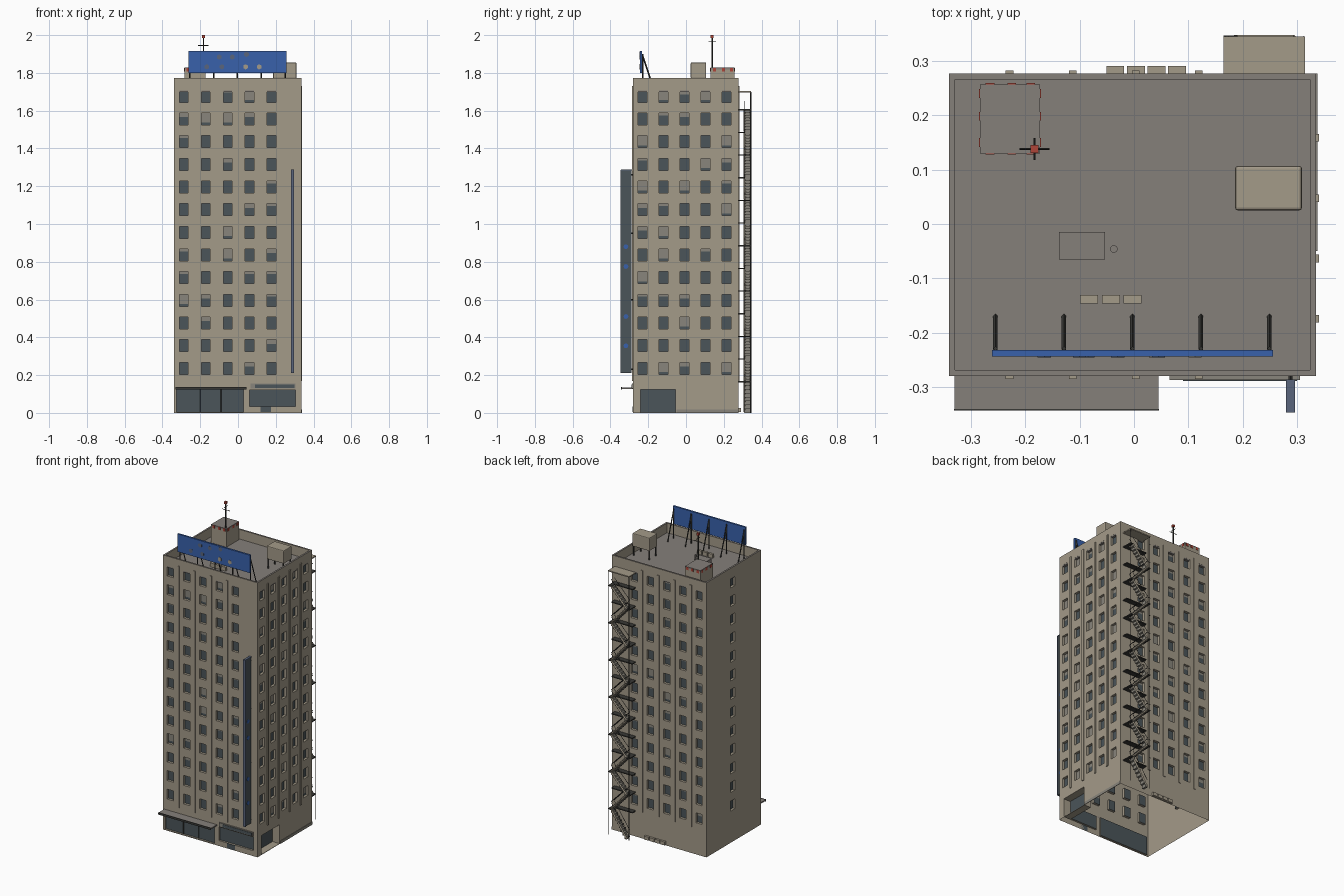
import bpy, bmesh, math, random
from mathutils import Vector

random.seed(4)
cube = bpy.data.objects.get("Cube")
if cube:
    bpy.data.objects.remove(cube, do_unlink=True)


def material(name, r, g, b):
    m = bpy.data.materials.new(name)
    m.use_nodes = True
    m.diffuse_color = (r, g, b, 1)
    m.node_tree.nodes["Principled BSDF"].inputs["Base Color"].default_value = (r, g, b, 1)
    return m


TAN = material("tan_plaster", 0.37, 0.325, 0.25)
GLASS = material("dark_glass", 0.07, 0.09, 0.1)
CURTAIN = material("grey_curtain", 0.25, 0.235, 0.2)
ROOF = material("roof_grey", 0.235, 0.215, 0.195)
METAL = material("dark_metal", 0.04, 0.04, 0.036)
BLUE = material("sign_blue", 0.04, 0.12, 0.41)
SLATE = material("slate_blue", 0.10, 0.13, 0.2)
RED = material("warning_red", 0.42, 0.06, 0.04)


def finish(name, bm, *mats):
    me = bpy.data.meshes.new(name)
    bm.to_mesh(me)
    bm.free()
    for m in mats:
        me.materials.append(m)
    ob = bpy.data.objects.new(name, me)
    bpy.context.collection.objects.link(ob)
    return ob


def add_box(bm, x, y, z):
    """Add a box spanning the (low, high) ranges x, y and z."""
    vs = bmesh.ops.create_cube(bm, size=1)["verts"]
    for v in vs:
        v.co = [(a + b) / 2 + c * (b - a) for (a, b), c in zip((x, y, z), v.co)]


def box(name, x, y, z, mat):
    bm = bmesh.new()
    add_box(bm, x, y, z)
    return finish(name, bm, mat)


def add_bar(bm, a, b, r, sides=4):
    a, b = Vector(a), Vector(b)
    rot = (b - a).to_track_quat("Z", "Y").to_matrix().to_4x4()
    rot.translation = (a + b) / 2
    bmesh.ops.create_cone(bm, cap_ends=True, segments=sides, radius1=r, radius2=r,
                          depth=(b - a).length, matrix=rot)


def bars(name, pairs, r, mat, sides=4):
    bm = bmesh.new()
    for a, b in pairs:
        add_bar(bm, a, b, r, sides)
    return finish(name, bm, mat)


# Wall frames: along-wall direction, outward normal, distance, extent
X0, X1, Y0, Y1 = -0.34, 0.335, -0.28, 0.277
BASE, DECK, TOP = 0.17, 1.71, 1.77
WALLS = {
    "front": ((1, 0, 0), (0, -1, 0), -Y0, X0, X1),
    "left": ((0, 1, 0), (1, 0, 0), X1, Y0, Y1),
    "back": ((-1, 0, 0), (0, 1, 0), Y1, -X1, -X0),
    "right": ((0, -1, 0), (-1, 0, 0), -X0, -Y1, -Y0),
}


def wall(name, side, z0, z1, holes):
    """Wall with recessed openings; holes are (u0, u1, z0, z1, depth, curtain)."""
    u, n, d, ua, ub = WALLS[side]
    u, n = Vector(u), Vector(n)
    bm = bmesh.new()

    def quad(pts, mat):
        f = bm.faces.new([bm.verts.new(p) for p in pts])
        f.material_index = mat

    def rect(a, b, c, e, off=0.0):
        return [u * s + n * (d - off) + Vector((0, 0, t)) for s, t in ((a, c), (b, c), (b, e), (a, e))]

    us = sorted({ua, ub, *(v for h in holes for v in h[:2])})
    zs = sorted({z0, z1, *(v for h in holes for v in h[2:4])})
    for a, b in zip(us, us[1:]):
        for c, e in zip(zs, zs[1:]):
            mu, mz = (a + b) / 2, (c + e) / 2
            if not any(h[0] < mu < h[1] and h[2] < mz < h[3] for h in holes):
                quad(rect(a, b, c, e), 0)
    for a, b, c, e, depth, curtain in holes:
        front, back = rect(a, b, c, e), rect(a, b, c, e, depth)
        for i in range(4):
            j = (i + 1) % 4
            quad((front[i], front[j], back[j], back[i]), 0)
        split = e - curtain * (e - c)
        if curtain < 1:
            quad(rect(a, b, c, split, depth), 1)
        if curtain > 0:
            quad(rect(a, b, split, e, depth), 2)
    bmesh.ops.remove_doubles(bm, verts=bm.verts, dist=1e-5)
    return finish(name, bm, TAN, GLASS, CURTAIN)


def windows(columns):
    return [(c - 0.023, c + 0.023, z - 0.032, z + 0.032, 0.016,
             random.choice((0, 0, 0, 0.2, 0.35, 0.8)))
            for c in columns for z in (0.236 + 0.12 * k for k in range(13))]


# Upper storeys
front_cols = [-0.287 + 0.116 * i for i in range(5)]
side_cols = [-0.23 + 0.111 * i for i in range(5)]
columns = {"front": front_cols, "left": side_cols,
           "back": [-c for c in front_cols], "right": [-0.008]}
for side, cols in columns.items():
    wall(side + "_upper_wall", side, BASE, TOP, windows(cols))

# Ground floor with shopfronts and side entrance
ground = {"front": [(-0.325, 0.03, 0.005, 0.125, 0.012, 0), (0.06, 0.305, 0.035, 0.122, 0.012, 0)],
          "left": [(-0.24, -0.055, 0.003, 0.125, 0.05, 0)], "back": [], "right": []}
for side, holes in ground.items():
    wall(side + "_ground_wall", side, 0, BASE, holes)
box("shop_door", (0.12, 0.175), (Y0 - 0.003, Y0), (0.004, 0.035), GLASS)
box("left_plinth", (X1, X1 + 0.003), (-0.05, Y1), (0, 0.018), CURTAIN)
box("shop_canopy", (-0.33, 0.045), (-0.34, Y0), (0.126, 0.134), ROOF)
box("shop_canopy_trim", (-0.331, 0.046), (-0.343, -0.34), (0.123, 0.136), METAL)
box("shop_sign", (0.065, 0.305), (-0.287, Y0), (0.128, 0.155), CURTAIN)
box("shop_sign_panel", (0.09, 0.3), (-0.289, -0.287), (0.133, 0.151), GLASS)
bars("shop_mullions", [((x, -0.27, 0.005), (x, -0.27, 0.125)) for x in (-0.2, -0.09)], 0.002, METAL)

# Vertical ribs between window columns
bm = bmesh.new()
for side in ("front", "left", "back"):
    u, n, d, _, _ = WALLS[side]
    for a, b in zip(columns[side], columns[side][1:]):
        c = (a + b) / 2
        p, q = Vector(u) * (c - 0.007) + Vector(n) * d, Vector(u) * (c + 0.007) + Vector(n) * (d + 0.005)
        add_box(bm, sorted((p.x, q.x)), sorted((p.y, q.y)), (BASE, 1.73))
finish("wall_ribs", bm, TAN)

# Roof deck and parapet
box("roof_deck", (X0 + 0.001, X1 - 0.001), (Y0 + 0.001, Y1 - 0.001), (DECK - 0.01, DECK), ROOF)
bm = bmesh.new()
T = 0.011
for x, y in (((X0, X1), (Y0, Y0 + T)), ((X0, X1), (Y1 - T, Y1)),
             ((X0, X0 + T), (Y0 + T, Y1 - T)), ((X1 - T, X1), (Y0 + T, Y1 - T))):
    add_box(bm, x, y, (DECK, TOP + 0.002))
parapet = finish("parapet", bm, TAN, ROOF)
for f in parapet.data.polygons:
    f.material_index = int(f.normal.z > 0.5)

# Stair penthouse with red warning marks
PX, PY = (-0.283, -0.173), (0.13, 0.257)
box("penthouse", PX, PY, (DECK, 1.818), TAN)
box("penthouse_roof", PX, PY, (1.818, 1.828), ROOF)
bm = bmesh.new()
for t in (0.1, 0.5, 0.85):
    x, y = PX[0] + t * 0.1, PY[0] + t * 0.12
    add_box(bm, (x, x + 0.016), (PY[0] - 0.002, PY[1] + 0.002), (1.808, 1.826))
    add_box(bm, (PX[0] - 0.002, PX[1] + 0.002), (y, y + 0.016), (1.808, 1.826))
finish("penthouse_marks", bm, RED)

# Antenna mast
AX, AY = -0.183, 0.138
bars("antenna_mast", [((AX, AY, DECK), (AX, AY, 1.99))], 0.004, METAL, 6)
bars("antenna_arms", [((AX - 0.028, AY, 1.945), (AX + 0.028, AY, 1.945)),
                      ((AX, AY - 0.02, 1.965), (AX, AY + 0.02, 1.965))], 0.002, METAL)
box("antenna_light", (AX - 0.007, AX + 0.007), (AY - 0.007, AY + 0.007), (1.985, 2.0), RED)

# Water tank on legs
tank = box("water_tank", (0.186, 0.309), (0.025, 0.107), (1.77, 1.855), TAN)
bevel = tank.modifiers.new("bevel", "BEVEL")
bevel.width, bevel.segments = 0.005, 2
bars("tank_legs", [((x, y, DECK), (x, y, 1.775)) for x in (0.193, 0.302) for y in (0.032, 0.1)],
     0.005, METAL)

# Small roof plant
box("roof_unit", (-0.138, -0.053), (-0.065, -0.015), (DECK, 1.745), ROOF)
bars("roof_vent", [((-0.037, -0.046, DECK), (-0.037, -0.046, 1.75))], 0.007, ROOF, 10)
bm = bmesh.new()
for i in range(3):
    add_box(bm, (-0.099 + 0.04 * i, -0.066 + 0.04 * i), (-0.146, -0.131), (DECK, 1.735))
for i in range(4):
    add_box(bm, (-0.051 + 0.038 * i, -0.018 + 0.038 * i), (Y1, 0.291), (0.005, 0.027))
finish("condensers", bm, TAN)

# Billboard with posts and braces
box("billboard", (-0.261, 0.256), (-0.244, -0.232), (1.8, 1.915), BLUE)
posts = [-0.255 + 0.126 * i for i in range(5)]
bars("billboard_posts", [((x, -0.229, DECK), (x, -0.229, 1.9)) for x in posts], 0.004, METAL)
bars("billboard_braces", [((x, -0.169, DECK), (x, -0.231, 1.895)) for x in posts], 0.004, METAL)
for name, mat, spots in (
        ("bright_spots", TAN, ((0.04, 1.832, 0.016), (0.112, 1.832, 0.014))),
        ("faded_spots", SLATE, ((-0.1, 1.884, 0.012), (-0.03, 1.884, 0.012), (0.045, 1.898, 0.014),
                                (-0.165, 1.832, 0.011), (-0.085, 1.832, 0.012)))):
    bars("billboard_" + name, [((x, -0.246, z), (x, -0.243, z)) for x, z, _ in spots], 0.014, mat, 6)

# Projecting vertical sign
box("blade_sign", (0.282, 0.294), (-0.343, -0.288), (0.212, 1.285), GLASS)
box("blade_sign_edge", (0.28, 0.296), (-0.347, -0.343), (0.21, 1.287), SLATE)
box("blade_sign_cap", (0.28, 0.296), (-0.343, -0.286), (1.283, 1.288), SLATE)
bars("blade_sign_dots", [((0.28, -0.318, z), (0.296, -0.318, z)) for z in (0.355, 0.51, 0.775, 0.88)],
     0.013, BLUE, 8)
bars("blade_sign_brackets", [((0.288, Y0, z), (0.288, -0.29, z)) for z in (0.23, 0.6, 0.95, 1.26)],
     0.004, METAL)

# Fire escape: canopy, landings, zigzag flights, rails and posts
SX0, SX1, MID, OUT = 0.165, 0.315, 0.311, 0.345
box("escape_canopy", (SX0, SX1), (Y1, OUT), (1.697, 1.704), TAN)
landings, flights, sides = bmesh.new(), bmesh.new(), bmesh.new()
rails = []
for k in range(13):
    z = 0.165 + 0.12 * k
    add_box(landings, (SX0, SX1), (Y1, MID), (z - 0.003, z + 0.003))
    end = (SX0, SX0 + 0.025) if k % 2 else (SX1 - 0.025, SX1)
    add_box(landings, end, (MID, OUT), (z - 0.003, z + 0.003))
    low, high = (SX0 + 0.02, SX1 - 0.02) if k % 2 == 0 else (SX1 - 0.02, SX0 + 0.02)
    drop = 0.12 if k else 0.165
    for i in range(8):
        a, b = low + (high - low) * i / 8, low + (high - low) * (i + 1) / 8
        t = z - drop + drop * (i + 1) / 8
        add_box(flights, sorted((a, b)), (MID, OUT - 0.002), (t - drop / 8, t))
    for y in (MID, OUT - 0.003):
        add_bar(sides, (low, y, z - drop + 0.004), (high, y, z), 0.006)
        rails.append(((low, y, z - drop + 0.05), (high, y, z + 0.045)))
    rails.append(((SX0, OUT, z + 0.04), (end[1] if k % 2 else SX0 + 0.01, OUT, z + 0.04)))
finish("escape_landings", landings, METAL)
finish("escape_treads", flights, CURTAIN)
finish("escape_stringers", sides, TAN)
bars("escape_rails", rails, 0.002, METAL)
bars("escape_posts", [((x, OUT - 0.002, 0), (x, OUT - 0.002, 1.7)) for x in (SX0 + 0.003, SX1 - 0.003)],
     0.003, METAL)
